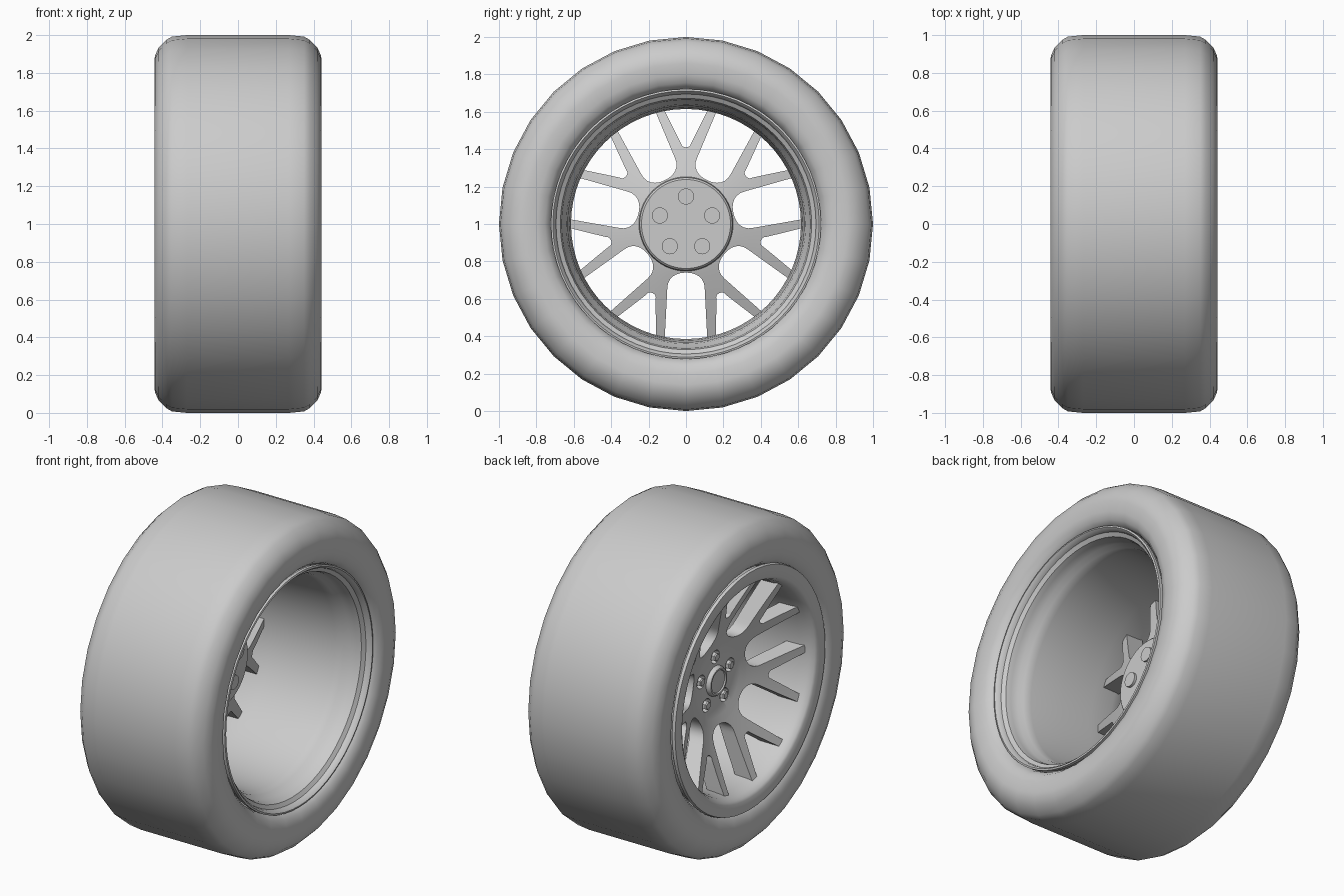
import bpy, bmesh
from math import sin, cos, asin, pi, sqrt, radians

if "Cube" in bpy.data.objects:
    bpy.data.objects.remove(bpy.data.objects["Cube"])


def finish(bm, name, angle=35):
    bmesh.ops.remove_doubles(bm, verts=bm.verts, dist=1e-5)
    bmesh.ops.recalc_face_normals(bm, faces=bm.faces)
    me = bpy.data.meshes.new(name)
    bm.to_mesh(me)
    bm.free()
    ob = bpy.data.objects.new(name, me)
    bpy.context.collection.objects.link(ob)
    smooth(ob, angle)
    return ob


def smooth(ob, angle=35):
    bpy.ops.object.select_all(action='DESELECT')
    ob.select_set(True)
    bpy.context.view_layer.objects.active = ob
    bpy.ops.object.shade_smooth_by_angle(angle=radians(angle))


def lathe(bm, profile, segs, cy=0.0, cz=1.0, closed=False):
    """Revolve (x, radius) points around an axis parallel to x."""
    rings = [[bm.verts.new((x, cy + r * sin(2 * pi * k / segs), cz + r * cos(2 * pi * k / segs)))
              for k in range(segs)] for x, r in profile]
    n = len(rings)
    for i in range(n if closed else n - 1):
        a, b = rings[i], rings[(i + 1) % n]
        for k in range(segs):
            j = (k + 1) % segs
            bm.faces.new((a[k], a[j], b[j], b[k]))


# Tyre
half = [(0.0, 1.0), (0.27, 1.0), (0.35, 0.992), (0.38, 0.975), (0.42, 0.935), (0.44, 0.89),
        (0.443, 0.86), (0.44, 0.80), (0.425, 0.755), (0.395, 0.728), (0.35, 0.715)]
tyre = half + [(0.33, 0.75), (-0.33, 0.75)] + [(-x, r) for x, r in reversed(half[1:])]
bm = bmesh.new()
lathe(bm, tyre, 32, closed=True)
finish(bm, "tyre", 50)

# Rim barrel with front lip and rear flange
rim = [(-0.42, 0.735), (-0.437, 0.73), (-0.44, 0.715), (-0.434, 0.66), (-0.425, 0.645),
       (-0.395, 0.63), (-0.34, 0.62), (-0.2, 0.615), (0.0, 0.622), (0.22, 0.632), (0.27, 0.64),
       (0.295, 0.66), (0.34, 0.664), (0.37, 0.672), (0.385, 0.695), (0.405, 0.70),
       (0.418, 0.712), (0.415, 0.722), (0.395, 0.722), (0.37, 0.70), (0.28, 0.69),
       (0.2, 0.665), (-0.28, 0.65), (-0.34, 0.70), (-0.39, 0.705)]
bm = bmesh.new()
lathe(bm, rim, 64, closed=True)
finish(bm, "rim_barrel", 40)


# Spoke outline: half-widths of the big windows and of the fork notches
def window(r):
    if r <= 0.26:
        return 0.0
    if r < 0.36:
        return 0.1 * sqrt(1 - ((0.36 - r) / 0.1) ** 2)
    return 0.1 + 0.013 * (r - 0.36) / 0.25


def notch(r):
    if r <= 0.41:
        return 0.0
    if r < 0.43:
        return 0.026 * sqrt(1 - ((0.43 - r) / 0.02) ** 2)
    return 0.026 + 0.081 * (r - 0.43) / 0.17


def front_x(r):
    return -0.2 - 0.165 * max(0, (r - 0.18) / 0.43) ** 1.1


def back_x(r):
    return -0.125 - 0.13 * max(0, (r - 0.22) / 0.4) ** 1.1


# Seven forked spokes
radii = [0, 0.1, 0.18, 0.22, 0.26, 0.262, 0.267, 0.276, 0.29, 0.31, 0.335, 0.36, 0.385, 0.41,
         0.4115, 0.416, 0.423, 0.43, 0.46, 0.5, 0.54, 0.58, 0.61, 0.632]
K = 4
bm = bmesh.new()
for s in range(7):
    for side in (1, -1):
        rows = []
        for r in radii:
            t0 = asin(notch(r) / r) if r else 0
            t1 = pi / 7 - (asin(window(r) / r) if r else 0)
            row = []
            for fx in (front_x, back_x):
                pts = []
                for i in range(K + 1):
                    t = 2 * pi * s / 7 + side * (t0 + (t1 - t0) * i / K)
                    pts.append(bm.verts.new((fx(r), r * sin(t), 1 + r * cos(t))))
                row.append(pts)
            rows.append(row)
        for i in range(len(radii) - 1):
            (f0, b0), (f1, b1) = rows[i], rows[i + 1]
            for k in range(K):
                bm.faces.new((f0[k], f0[k + 1], f1[k + 1], f1[k]))
                bm.faces.new((b0[k], b1[k], b1[k + 1], b0[k + 1]))
            if window(radii[i + 1]) > 0:
                bm.faces.new((f0[K], b0[K], b1[K], f1[K]))
            if notch(radii[i + 1]) > 0:
                bm.faces.new((f0[0], f1[0], b1[0], b0[0]))
        f, b = rows[-1]
        for k in range(K):
            bm.faces.new((f[k], f[k + 1], b[k + 1], b[k]))
spokes = finish(bm, "spokes")

# Lug pockets cut into the hub face
lugs = [(0.147 * sin(2 * pi * k / 5), 1 + 0.147 * cos(2 * pi * k / 5)) for k in range(5)]
bm = bmesh.new()
for y, z in lugs:
    lathe(bm, [(-0.25, 0), (-0.25, 0.048), (-0.17, 0.036), (-0.17, 0)], 24, y, z)
cutter = finish(bm, "pocket_cutter")
cutter.hide_render = True
mod = spokes.modifiers.new("pockets", 'BOOLEAN')
mod.operation = 'DIFFERENCE'
mod.solver = 'EXACT'
mod.object = cutter
bpy.context.view_layer.objects.active = spokes
bpy.ops.object.modifier_apply(modifier=mod.name)
bpy.data.objects.remove(cutter)
smooth(spokes)

# Hub mounting plate at the back
bm = bmesh.new()
lathe(bm, [(-0.15, 0), (-0.15, 0.255), (-0.11, 0.248), (-0.1, 0.238), (-0.1, 0)], 56)
finish(bm, "hub_plate")

# Lug nuts in front, stud pads behind
bm = bmesh.new()
for y, z in lugs:
    lathe(bm, [(-0.16, 0), (-0.16, 0.027), (-0.208, 0.027), (-0.214, 0.021), (-0.214, 0)], 6, y, z)
finish(bm, "lug_nuts", 25)
bm = bmesh.new()
for y, z in lugs:
    lathe(bm, [(-0.12, 0), (-0.12, 0.043), (-0.085, 0.043), (-0.085, 0)], 24, y, z)
finish(bm, "stud_pads")

# Centre cap
bm = bmesh.new()
lathe(bm, [(-0.19, 0), (-0.19, 0.092), (-0.215, 0.088), (-0.225, 0.08), (-0.225, 0.07),
           (-0.217, 0.066), (-0.222, 0.03), (-0.223, 0)], 32)
finish(bm, "centre_cap")
